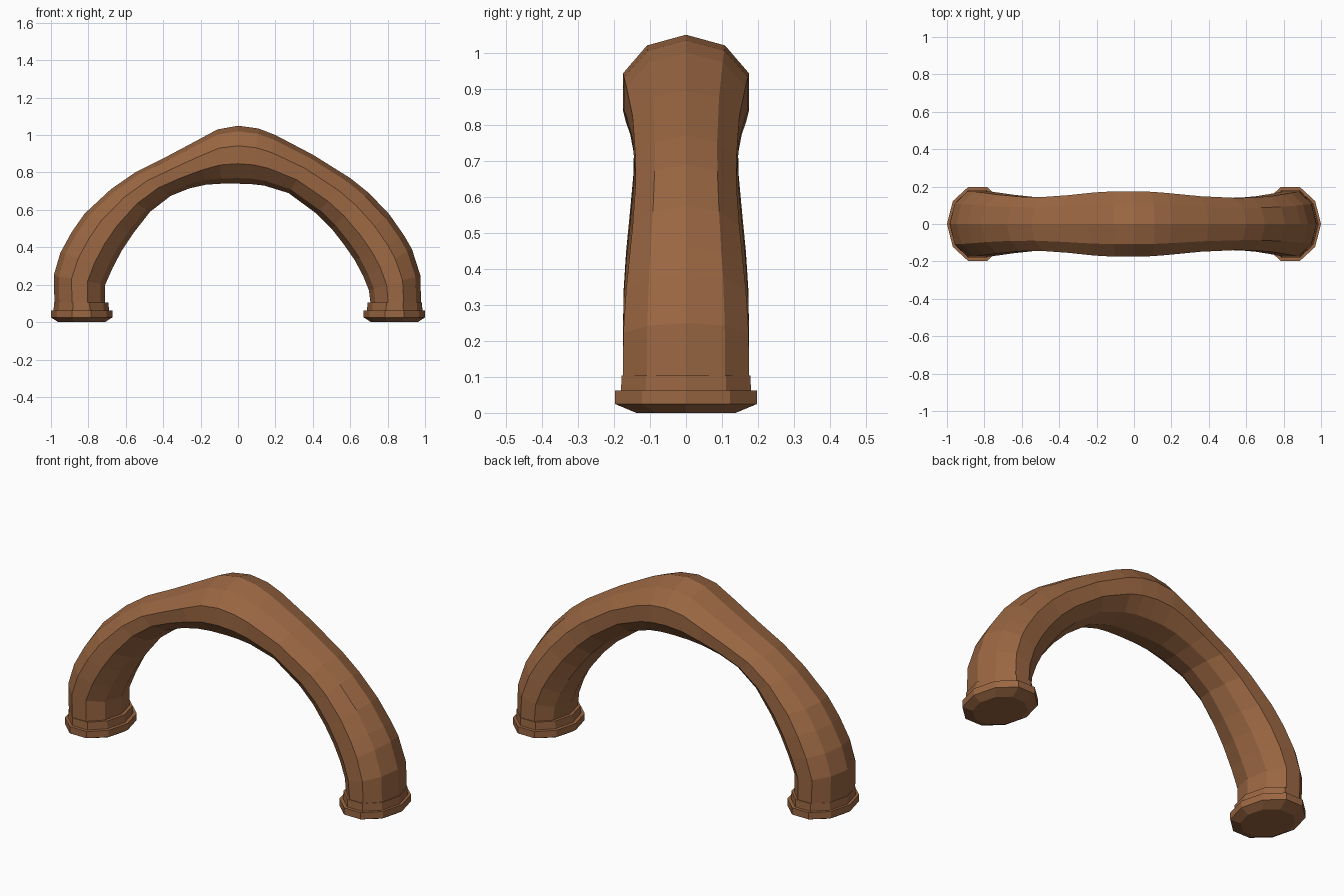
import bpy, bmesh, math

if "Cube" in bpy.data.objects:
    bpy.data.objects.remove(bpy.data.objects["Cube"])

SIDES = 10

wood = bpy.data.materials.new("warm brown")
wood.diffuse_color = (0.325, 0.135, 0.055, 1)
wood.use_nodes = True
wood.node_tree.nodes["Principled BSDF"].inputs["Base Color"].default_value = wood.diffuse_color


def loft(name, rings):
    """Skin a closed tube through rings of points and cap both ends."""
    bm = bmesh.new()
    loops = [[bm.verts.new(p) for p in ring] for ring in rings]
    for a, b in zip(loops, loops[1:]):
        for i in range(SIDES):
            j = (i + 1) % SIDES
            bm.faces.new((a[i], a[j], b[j], b[i]))
    bm.faces.new(loops[0])
    bm.faces.new(loops[-1])
    bmesh.ops.recalc_face_normals(bm, faces=bm.faces)
    mesh = bpy.data.meshes.new(name)
    bm.to_mesh(mesh)
    bm.free()
    mesh.materials.append(wood)
    obj = bpy.data.objects.new(name, mesh)
    bpy.context.collection.objects.link(obj)
    return obj


def section(ox, oz, ix, iz, ry):
    """Ten-sided ellipse with corners on the outer and inner arch lines."""
    cx, cz, hx, hz = (ox + ix) / 2, (oz + iz) / 2, (ox - ix) / 2, (oz - iz) / 2
    pts = []
    for k in range(SIDES):
        a = math.tau * k / SIDES
        pts.append((cx + hx * math.cos(a), ry * math.sin(a), cz + hz * math.cos(a)))
    return pts


# Arched grip: outer x, outer z, inner x, inner z, half depth
arch = [
    (-.98, .05, -.71, .05, .184), (-.985, .25, -.71, .20, .184),
    (-.95, .37, -.67, .29, .182), (-.89, .48, -.62, .385, .175),
    (-.82, .58, -.56, .475, .165), (-.68, .71, -.47, .59, .153),
    (-.55, .80, -.36, .675, .152), (-.40, .875, -.26, .715, .162),
    (-.24, .96, -.17, .735, .177), (-.11, 1.03, -.09, .74, .184),
    (0, 1.05, 0, .74, .184), (.11, 1.035, .07, .738, .181),
    (.20, 1.0, .14, .73, .174), (.40, .895, .27, .69, .156),
    (.60, .77, .42, .58, .147), (.70, .69, .50, .50, .148),
    (.81, .575, .57, .41, .156), (.89, .46, .625, .33, .167),
    (.93, .39, .67, .245, .175), (.975, .25, .70, .17, .183),
    (.98, .05, .715, .05, .184),
]
loft("arched_grip", [section(*row) for row in arch])


def disc(name, cx, profile):
    """Stack of level ten-sided rings: z, half width, half depth."""
    loft(name, [section(cx + rx, z, cx - rx, z, ry) for z, rx, ry in profile])


# Mounting feet: chamfered flange with a thinner collar above
for side, s in (("left", -1), ("right", 1)):
    disc(side + "_flange", s * .836,
         [(0, .125, .145), (.025, .164, .208), (.062, .164, .208)])
    disc(side + "_collar", s * .838, [(.055, .148, .19), (.104, .146, .188)])
